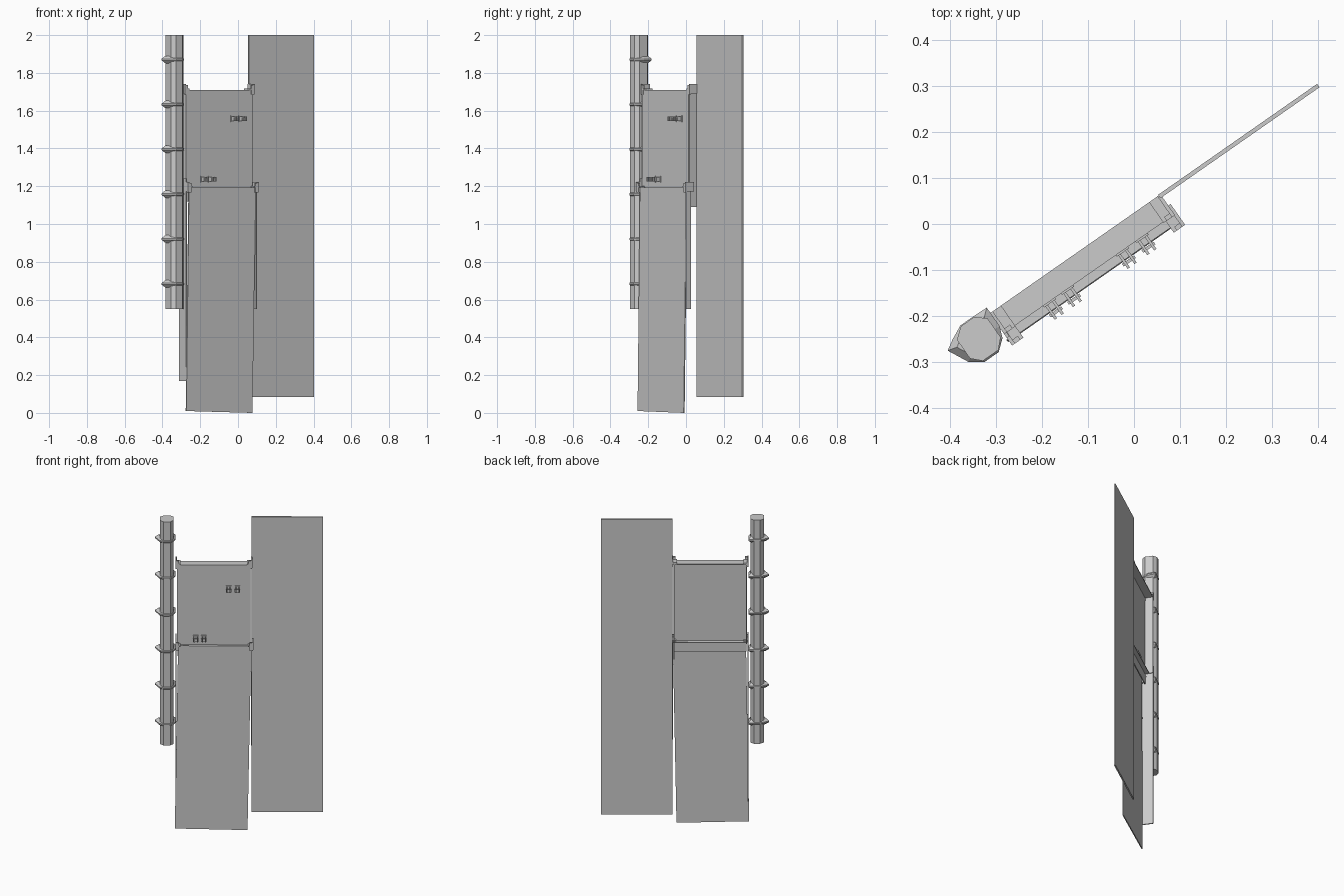
import bpy, bmesh
from math import radians
from mathutils import Matrix, Vector

# Everything is laid out along a line turned in plan:
# s = along the panels, d = towards the front, z = up
ROT = Matrix.Rotation(radians(34.9), 4, 'Z')


def P(s, d, z):
    return ROT @ Vector((s, -d, z))


def finish(name, bm):
    bmesh.ops.recalc_face_normals(bm, faces=bm.faces[:])
    me = bpy.data.meshes.new(name)
    bm.to_mesh(me)
    bm.free()
    ob = bpy.data.objects.new(name, me)
    bpy.context.collection.objects.link(ob)
    return ob


def loft(name, rings):
    """Skin a stack of equal-length loops and cap both ends."""
    bm = bmesh.new()
    loops = [[bm.verts.new(P(*p)) for p in r] for r in rings]
    n = len(loops[0])
    for a, b in zip(loops, loops[1:]):
        for i in range(n):
            j = (i + 1) % n
            bm.faces.new((a[i], a[j], b[j], b[i]))
    bm.faces.new(loops[0])
    bm.faces.new(loops[-1])
    return finish(name, bm)


def box(name, s, d, z):
    plan = [(s[0], d[0]), (s[1], d[0]), (s[1], d[1]), (s[0], d[1])]
    return loft(name, [[(a, b, h) for a, b in plan] for h in z])


# Tall flat door panel
box("flat_panel", (0.079, 0.5), (-0.022, -0.013), (0.085, 2.0))

# Lower sheet, slightly leaning
T = 0.006
loft("lower_sheet", [
    [(-0.371, 0.054 - T, 0.01), (0.056, 0.054 - T, 0.0), (0.056, 0.054, 0.0), (-0.371, 0.054, 0.01)],
    [(-0.352, 0.052 - T, 1.195), (0.078, 0.052 - T, 1.19), (0.078, 0.052, 1.19), (-0.352, 0.052, 1.195)]])
box("lower_top_flange", (-0.352, 0.078), (0.002, 0.052), (1.186, 1.192))
box("lower_left_rail", (-0.368, -0.361), (-0.02, 0.045), (0.17, 1.24))
box("lower_right_rail", (0.076, 0.083), (0.025, 0.057), (0.55, 1.2))

# Upper sheet: shallow tray open at the back
box("upper_sheet", (-0.356, 0.07), (0.027, 0.033), (1.12, 1.71))
box("upper_top_flange", (-0.356, 0.07), (-0.02, 0.033), (1.704, 1.71))
box("upper_left_rail", (-0.359, -0.353), (-0.02, 0.033), (1.19, 1.71))
box("upper_right_rail", (0.067, 0.074), (-0.018, 0.03), (1.09, 1.71))

# Corner brackets: outer cheek, cap and front lip
for label, z, d0, right in (("upper", 1.71, -0.02, 0.074), ("lower", 1.192, 0.01, 0.08)):
    for side, s, k in (("left", -0.358, -1), ("right", right, 1)):
        name = f"{label}_{side}_bracket"
        span = lambda a, b: tuple(sorted((s + k * a, s + k * b)))
        box(name + "_cheek", span(0.002, 0.01), (d0, d0 + 0.055), (z - 0.02, z + 0.03))
        box(name + "_cap", span(-0.02, 0.006), (d0, d0 + 0.055), (z, z + 0.008))
        box(name + "_lip", span(-0.012, 0.008), (d0 + 0.045, d0 + 0.055), (z - 0.025, z + 0.025))

# Latches on the upper sheet
for i, (s, z) in enumerate(((-0.055, 1.558), (-0.003, 1.558), (-0.248, 1.238), (-0.2, 1.238))):
    box(f"latch_base_{i}", (s - 0.016, s + 0.016), (0.024, 0.037), (z - 0.017, z + 0.017))
    for k in (-1, 1):
        a, b = sorted((s + k * 0.006, s + k * 0.012))
        box(f"latch_prong_{i}", (a, b), (0.035, 0.072), (z - 0.012, z + 0.012))
    box(f"latch_bar_{i}", (s - 0.016, s + 0.016), (0.056, 0.063), (z - 0.014, z + 0.006))

# Faceted post
plan = [(-0.459, -0.014), (-0.435, -0.033), (-0.4, -0.033), (-0.378, -0.014),
        (-0.378, 0.036), (-0.398, 0.056), (-0.439, 0.056), (-0.459, 0.036)]
loft("post", [[(s, d, z) for s, d in plan] for z in (0.55, 2.0)])

# Pointed collars along the post
collar = [(-0.489, -0.006), (-0.466, -0.02), (-0.435, -0.035), (-0.4, -0.035), (-0.366, -0.034),
          (-0.366, 0.015), (-0.376, 0.04), (-0.4, 0.06), (-0.438, 0.06), (-0.466, 0.04)]
for i in range(6):
    z = 0.683 + i * 0.2375
    rings = []
    for h, f in ((-0.02, 0.7), (-0.004, 1.0), (0.004, 1.0), (0.02, 0.7)):
        rings.append([(-0.42 + (s + 0.42) * f, 0.012 + (d - 0.012) * f, z + h) for s, d in collar])
    loft(f"collar_{i}", rings)
